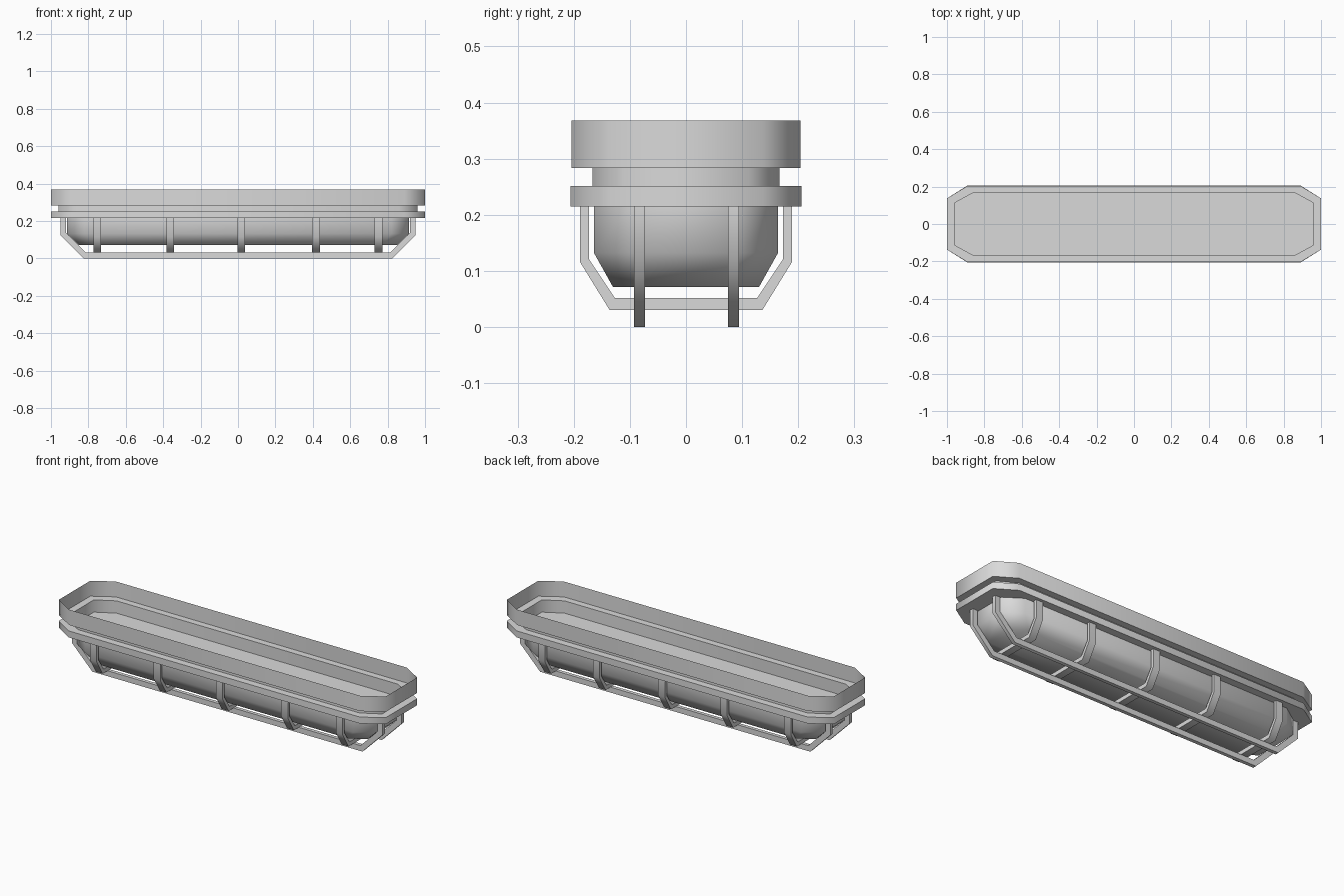
import bpy
import bmesh
import math

if "Cube" in bpy.data.objects:
    bpy.data.objects.remove(bpy.data.objects["Cube"])

grey = bpy.data.materials.new("light_grey")
grey.use_nodes = True
grey.diffuse_color = (0.7, 0.7, 0.7, 1)
grey.node_tree.nodes["Principled BSDF"].inputs["Base Color"].default_value = (0.7, 0.7, 0.7, 1)

# Chamfered rectangles: half length, half width, and where each side ends
RIM = (1.0, 0.204, 0.89, 0.137)
FLANGE = (1.0, 0.206, 0.89, 0.137)
GROOVE = (0.96, 0.167, 0.86, 0.112)
BOWL = (0.914, 0.164, 0.82, 0.10)
BASE = (0.85, 0.13, 0.77, 0.08)


def finish(name, bm):
    mesh = bpy.data.meshes.new(name)
    bm.to_mesh(mesh)
    bm.free()
    mesh.materials.append(grey)
    obj = bpy.data.objects.new(name, mesh)
    bpy.context.collection.objects.link(obj)
    bpy.ops.object.select_all(action='DESELECT')
    obj.select_set(True)
    bpy.context.view_layer.objects.active = obj
    bpy.ops.object.shade_smooth_by_angle(angle=math.radians(65))


def octagon(bm, size, z):
    hx, hy, cx, cy = size
    pts = [(hx, -cy), (hx, cy), (cx, hy), (-cx, hy),
           (-hx, cy), (-hx, -cy), (-cx, -hy), (cx, -hy)]
    return [bm.verts.new((x, y, z)) for x, y in pts]


def shell(name, sections, close_bottom=False):
    """Skin a stack of chamfered outlines from bottom to top."""
    bm = bmesh.new()
    rings = [octagon(bm, size, z) for size, z in sections]
    for low, high in zip(rings, rings[1:]):
        for i in range(8):
            j = (i + 1) % 8
            bm.faces.new((low[i], low[j], high[j], high[i]))
    if close_bottom:
        bm.faces.new(rings[0][::-1])
    finish(name, bm)


def bar(name, outer, inner, axis, centre, width):
    """Bent flat bar: mirrored half profiles, swept across its width."""
    def full(half):
        return half + [(-u, z) for u, z in reversed(half)]
    out, inn = full(outer), full(inner)
    bm = bmesh.new()

    def row(points, offset):
        c = centre + offset
        return [bm.verts.new((u, c, z) if axis == 'X' else (c, u, z)) for u, z in points]
    rows = [row(out, -width / 2), row(out, width / 2),
            row(inn, width / 2), row(inn, -width / 2)]
    for a, b in zip(rows, rows[1:] + rows[:1]):
        for i in range(len(out) - 1):
            bm.faces.new((a[i], a[i + 1], b[i + 1], b[i]))
    for end in (0, -1):
        bm.faces.new([r[end] for r in rows])
    bmesh.ops.recalc_face_normals(bm, faces=bm.faces)
    finish(name, bm)


# Open tray: flat floor, narrow collar and tall rim
shell("tray", [(GROOVE, 0.215), (GROOVE, 0.283), (RIM, 0.283), (RIM, 0.368)],
      close_bottom=True)

# Flange around the foot of the collar
shell("flange", [(GROOVE, 0.215), (FLANGE, 0.215), (FLANGE, 0.251), (GROOVE, 0.251)])

# Rounded bowl below the flange
shell("bowl", [(BASE, 0.071), (BOWL, 0.132), (BOWL, 0.215)], close_bottom=True)

# Guard cage: ribs across, rails along
for i, x in enumerate((-0.753, -0.363, 0.017, 0.417, 0.751)):
    bar(f"guard_rib_{i + 1}",
        [(0.189, 0.215), (0.189, 0.116), (0.136, 0.03)],
        [(0.173, 0.215), (0.173, 0.121), (0.127, 0.052)], 'Y', x, 0.041)
for side, y in (("right", -0.083), ("left", 0.0845)):
    bar(f"guard_rail_{side}",
        [(0.949, 0.215), (0.949, 0.124), (0.826, 0.0)],
        [(0.919, 0.215), (0.919, 0.136), (0.814, 0.03)], 'X', y, 0.02)
